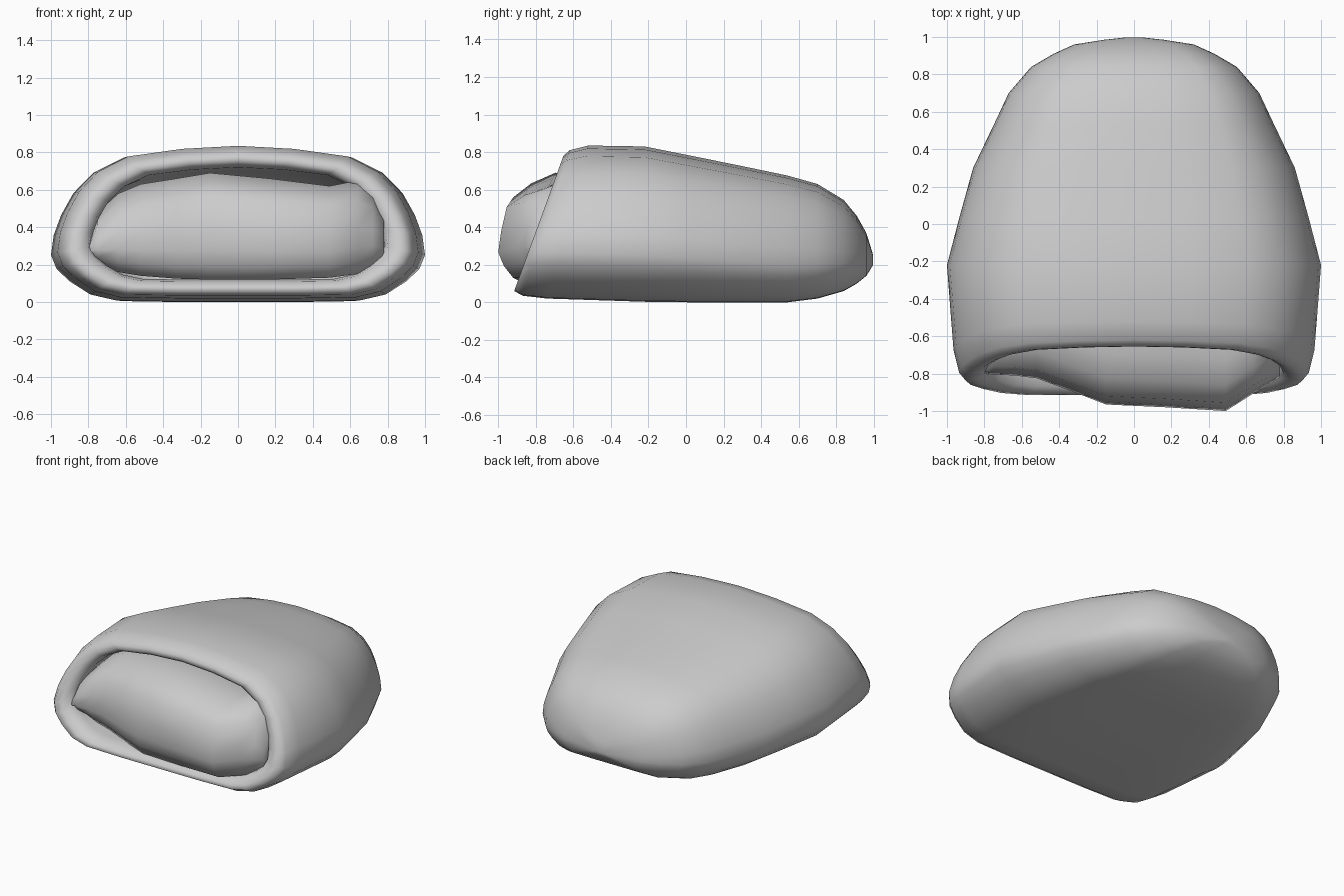
import bpy, bmesh


def loft(name, rings):
    """Skin closed rings of equal length and cap both ends."""
    bm = bmesh.new()
    rows = [[bm.verts.new(p) for p in ring] for ring in rings]
    n = len(rows[0])
    for a, b in zip(rows, rows[1:]):
        for i in range(n):
            j = (i + 1) % n
            bm.faces.new((a[i], a[j], b[j], b[i]))
    bm.faces.new(rows[0])
    bm.faces.new(rows[-1][::-1])
    bmesh.ops.recalc_face_normals(bm, faces=bm.faces)
    mesh = bpy.data.meshes.new(name)
    bm.to_mesh(mesh)
    bm.free()
    mesh.shade_smooth()
    obj = bpy.data.objects.new(name, mesh)
    bpy.context.collection.objects.link(obj)
    return obj


# D-shaped cross-section: half profile (u, v) from bottom centre to top centre
half = [(0, 0), (.35, 0), (.65, .006), (.79, .045), (.9, .13), (.97, .21),
        (1, .30), (.985, .43), (.945, .56), (.88, .70), (.775, .83),
        (.61, .93), (.31, .98), (0, 1)]
profile = half + [(-u, v) for u, v in half[-2:0:-1]]


def section(y, w, zb, zt, lean):
    return [(u * w, y + lean * v, zb + v * (zt - zb)) for u, v in profile]


# Padded cave: inner wall, rolled lip, outer wall, rounded back
# (y, half width, bottom z, top z, backward lean)
cave = [
    (.45, .62, .12, .52, 0), (.0, .80, .11, .66, .05),
    (-.55, .83, .11, .70, .2), (-.80, .785, .12, .72, .21),
    (-.87, .80, .11, .735, .23), (-.905, .85, .085, .755, .25),
    (-.915, .90, .06, .78, .262), (-.87, .935, .035, .81, .25),
    (-.74, .965, .02, .835, .22), (-.22, 1.0, .003, .83, .0),
    (.03, .935, .0, .78, .0), (.30, .86, .0, .725, .0),
    (.54, .745, .0, .675, .0), (.70, .67, .02, .63, .0),
    (.84, .55, .06, .545, .0), (.91, .43, .10, .46, .0),
    (.96, .32, .14, .37, .0), (.985, .16, .18, .29, .0),
    (.997, .05, .20, .25, .0),
]
loft("padded_cave", [section(*r) for r in cave])

# Cushion stuffed in the opening: side profile (depth from front, height)
side = [(.08, 0), (.03, .13), (0, .28), (.015, .5), (.045, .77), (.14, .9),
        (.27, 1), (.5, .98), (.8, .85), (.85, .4), (.8, .1), (.4, 0)]
# (x, front y, bottom z, top z)
cushion = [
    (-.80, -.80, .25, .31), (-.75, -.805, .20, .48), (-.64, -.81, .16, .58),
    (-.52, -.825, .14, .63), (-.33, -.895, .125, .66), (-.15, -.965, .12, .69),
    (.17, -.98, .12, .66), (.49, -1.0, .13, .62), (.64, -.905, .15, .65),
    (.72, -.86, .18, .60), (.78, -.82, .22, .49),
]
loft("cushion", [[(x, y + d, zb + h * (zt - zb)) for d, h in side]
                 for x, y, zb, zt in cushion])
